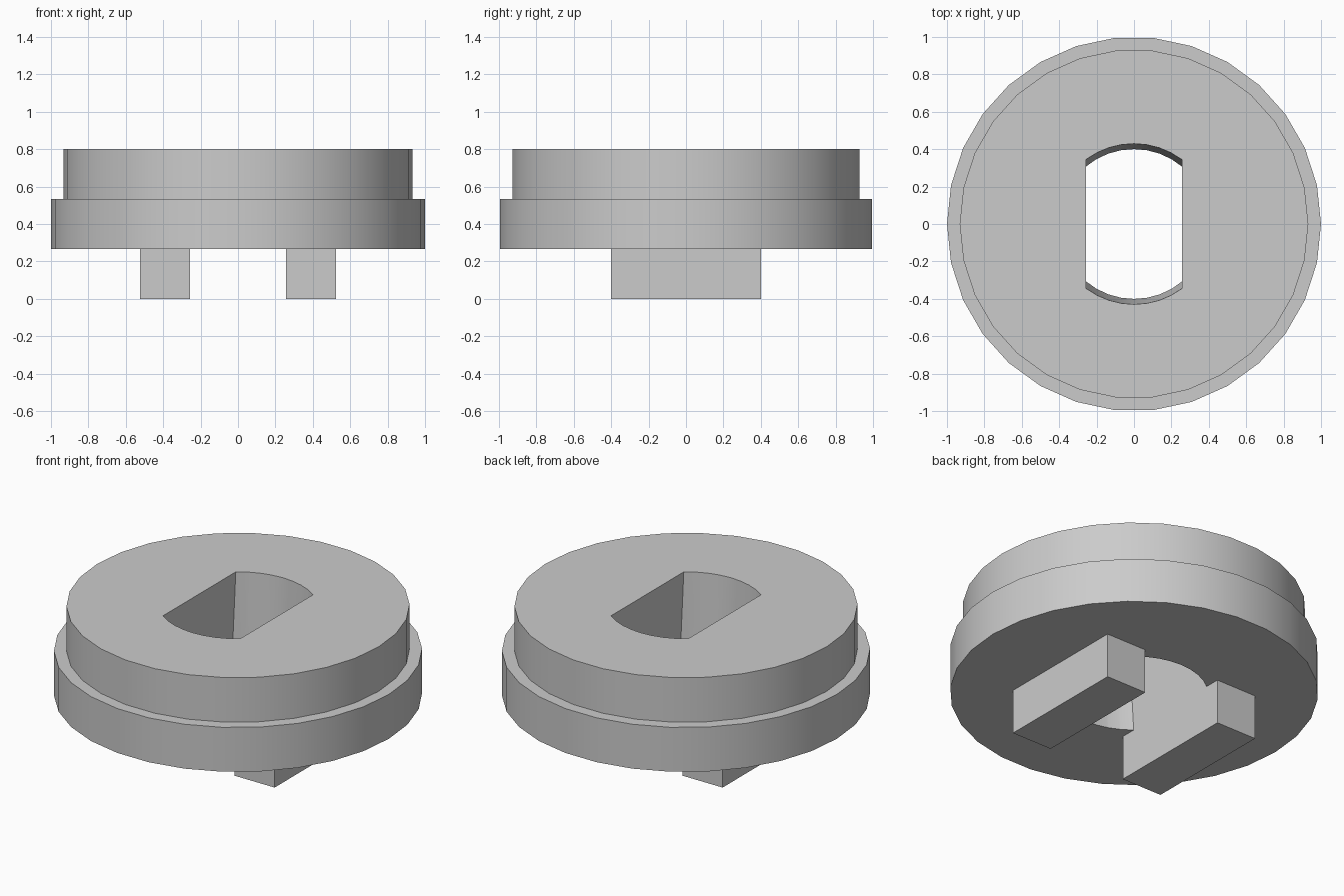
import bpy
import bmesh
from math import sin, cos, asin, pi, radians

cube = bpy.data.objects.get("Cube")
if cube:
    bpy.data.objects.remove(cube, do_unlink=True)

# Levels and main sizes
PEG_TOP, STEP, TOP = 0.267, 0.533, 0.8
SLOT = 0.256            # half width of the slot
PEG_OUTER, PEG_Y = 0.523, 0.4
SIDES = 30

grey = bpy.data.materials.new("plain grey")
grey.use_nodes = True
colour = (0.6, 0.6, 0.6, 1)
grey.diffuse_color = colour
grey.node_tree.nodes["Principled BSDF"].inputs["Base Color"].default_value = colour


def loft(name, rings):
    """Closed solid through rings of equal point count."""
    bm = bmesh.new()
    loops = [[bm.verts.new(p) for p in ring] for ring in rings]
    n = len(loops[0])
    for low, high in zip(loops, loops[1:]):
        for i in range(n):
            j = (i + 1) % n
            bm.faces.new((low[i], low[j], high[j], high[i]))
    bm.faces.new(loops[0][::-1])
    bm.faces.new(loops[-1])
    mesh = bpy.data.meshes.new(name)
    bm.to_mesh(mesh)
    bm.free()
    mesh.materials.append(grey)
    obj = bpy.data.objects.new(name, mesh)
    bpy.context.collection.objects.link(obj)
    return obj


def circle(r, z):
    return [(r * cos(2 * pi * i / SIDES), r * sin(2 * pi * i / SIDES), z)
            for i in range(SIDES)]


def slot_ring(r, z, steps=8):
    """Circle of radius r cut off by two straight sides."""
    half = asin(SLOT / r)
    angles = [-half + 2 * half * i / steps for i in range(steps + 1)]
    back = [(-r * sin(a), r * cos(a), z) for a in angles]
    return back + [(-x, -y, z) for x, y, z in back]


def box_ring(x0, x1, y, z):
    return [(x0, -y, z), (x1, -y, z), (x1, y, z), (x0, y, z)]


# Stepped round body
body = loft("stepped_body", [circle(1, PEG_TOP), circle(1, STEP),
                             circle(0.932, STEP), circle(0.932, TOP)])

# Tapered slot through the body, slightly overshooting both ends
cutter = loft("slot_cutter", [slot_ring(0.395, PEG_TOP - 0.1),
                              slot_ring(0.435, TOP + 0.1)])
cutter.hide_render = True
cut = body.modifiers.new("slot", 'BOOLEAN')
cut.operation = 'DIFFERENCE'
cut.solver = 'EXACT'
cut.object = cutter
bpy.ops.object.select_all(action='DESELECT')
bpy.context.view_layer.objects.active = body
body.select_set(True)
bpy.ops.object.modifier_apply(modifier=cut.name)
bpy.data.objects.remove(cutter, do_unlink=True)
bpy.ops.object.shade_smooth_by_angle(angle=radians(30))

# Two rectangular pegs flush with the slot sides
for name, x0, x1 in (("left_peg", SLOT, PEG_OUTER), ("right_peg", -PEG_OUTER, -SLOT)):
    loft(name, [box_ring(x0, x1, PEG_Y, z) for z in (0, PEG_TOP)])
